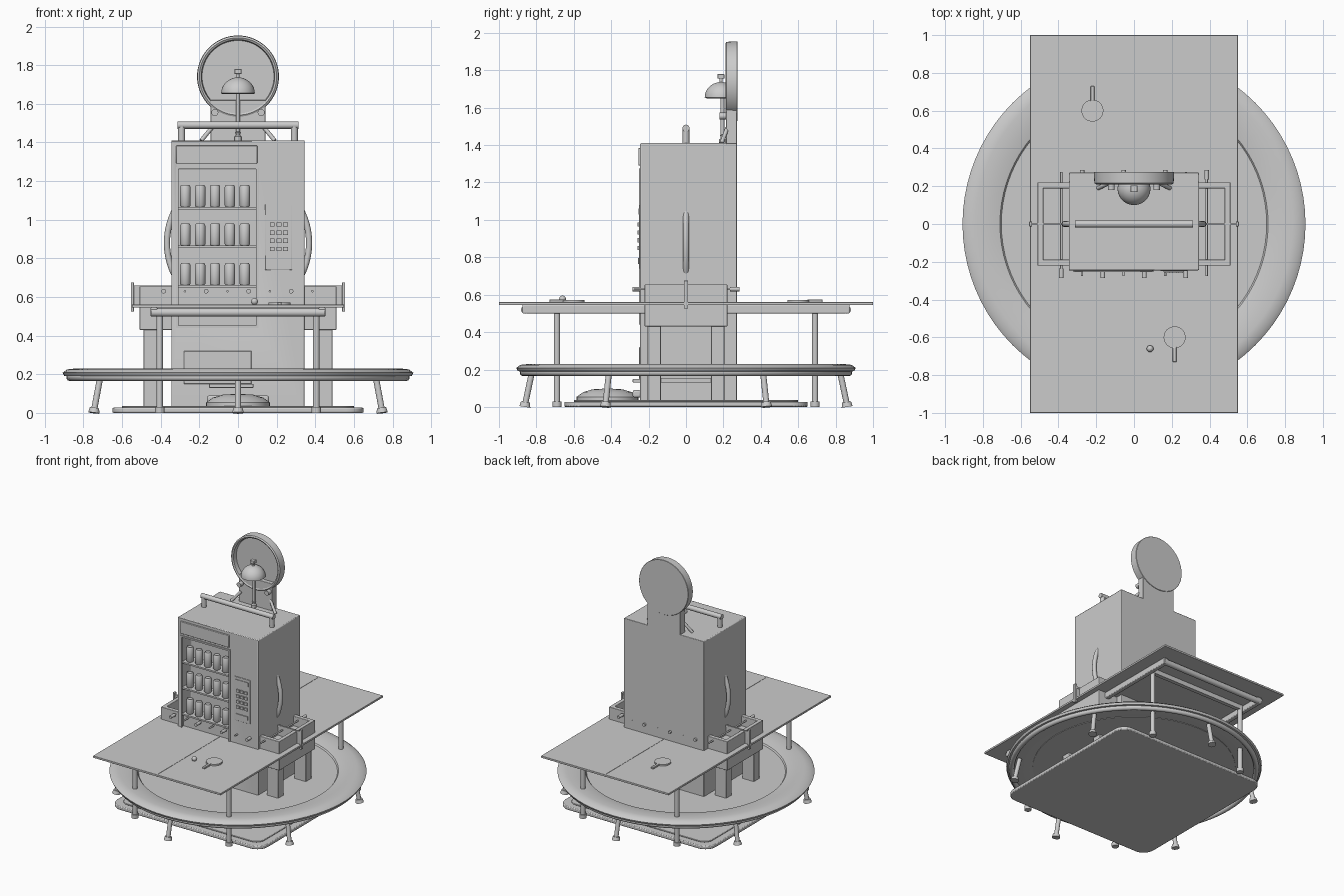
import bpy, bmesh, math
from mathutils import Vector

def finish(o, bevel=0, seg=2):
    if bevel:
        m = o.modifiers.new("bevel", 'BEVEL')
        m.width, m.segments, m.limit_method = bevel, seg, 'ANGLE'
    bpy.context.view_layer.objects.active = o
    for s in bpy.context.selected_objects:
        s.select_set(False)
    o.select_set(True)
    bpy.ops.object.shade_smooth_by_angle(angle=math.radians(35))
    return o

def box(name, x0, x1, y0, y1, z0, z1, bevel=0):
    bpy.ops.mesh.primitive_cube_add(size=1)
    o = bpy.context.object
    o.name = name
    for v in o.data.vertices:
        v.co = ((x0 + x1) / 2 + v.co.x * (x1 - x0), (y0 + y1) / 2 + v.co.y * (y1 - y0),
                (z0 + z1) / 2 + v.co.z * (z1 - z0))
    return finish(o, bevel)

def rod(name, a, b, r, r2=None, n=20):
    a, b = Vector(a), Vector(b)
    bpy.ops.mesh.primitive_cone_add(vertices=n, radius1=r, radius2=r if r2 is None else r2, depth=(b - a).length)
    o = bpy.context.object
    o.name = name
    o.location = (a + b) / 2
    o.rotation_euler = (b - a).to_track_quat('Z', 'Y').to_euler()
    return finish(o)

def lathe(name, prof, n=64, loc=(0, 0, 0), rot=(0, 0, 0)):
    bm = bmesh.new()
    vs = [bm.verts.new((r, 0, z)) for r, z in prof]
    es = [bm.edges.new(p) for p in zip(vs, vs[1:])]
    bmesh.ops.spin(bm, geom=vs + es, axis=(0, 0, 1), cent=(0, 0, 0), steps=n, angle=2 * math.pi)
    bmesh.ops.remove_doubles(bm, verts=bm.verts, dist=1e-5)
    bmesh.ops.recalc_face_normals(bm, faces=bm.faces)
    me = bpy.data.meshes.new(name)
    bm.to_mesh(me)
    bm.free()
    o = bpy.data.objects.new(name, me)
    bpy.context.collection.objects.link(o)
    o.location, o.rotation_euler = loc, rot
    return finish(o)

def torus(name, R, r, loc, rot=(0, 0, 0)):
    bpy.ops.mesh.primitive_torus_add(major_radius=R, minor_radius=r, major_segments=72, minor_segments=14,
                                     location=loc, rotation=rot)
    bpy.context.object.name = name
    return finish(bpy.context.object)

def rounded_plate(name, h, z0, z1, rad, bevel):
    bm = bmesh.new()
    vs = []
    for k, (sx, sy) in enumerate(((1, 1), (-1, 1), (-1, -1), (1, -1))):
        for i in range(9):
            a = math.radians(90 * k + i * 11.25)
            vs.append(bm.verts.new((sx * (h - rad) + rad * math.cos(a), sy * (h - rad) + rad * math.sin(a), z0)))
    f = bm.faces.new(vs)
    top = bmesh.ops.extrude_face_region(bm, geom=[f])['geom']
    bmesh.ops.translate(bm, vec=(0, 0, z1 - z0), verts=[g for g in top if isinstance(g, bmesh.types.BMVert)])
    bmesh.ops.recalc_face_normals(bm, faces=bm.faces)
    me = bpy.data.meshes.new(name)
    bm.to_mesh(me)
    bm.free()
    o = bpy.data.objects.new(name, me)
    bpy.context.collection.objects.link(o)
    return finish(o, bevel)

S = (-1, 1)

# Floor scale: plate, raised mat and dial at the front
rounded_plate("scale_plate", 0.65, 0, 0.027, 0.09, 0.006)
rounded_plate("scale_mat", 0.60, 0.027, 0.036, 0.07, 0.003)
lathe("scale_dial", [(0, 0.065), (0.08, 0.06), (0.13, 0.045), (0.165, 0.02), (0.165, 0)], 40, (0, -0.42, 0.034))

# Trampoline: mat, padded rim, steel ring and splayed legs
lathe("trampoline_mat", [(0, 0.195), (0.72, 0.195), (0.72, 0.203), (0, 0.203)])
lathe("trampoline_pad", [(0.70, 0.20), (0.71, 0.213), (0.76, 0.225), (0.84, 0.23), (0.885, 0.225), (0.908, 0.208),
                         (0.90, 0.192), (0.87, 0.187), (0.70, 0.20)], 80)
torus("trampoline_ring", 0.87, 0.019, (0, 0, 0.184))
for i in range(6):
    a = math.radians(30 + 60 * i)
    c, s = math.cos(a), math.sin(a)
    rod("trampoline_leg", (0.825 * c, 0.825 * s, 0.18), (0.86 * c, 0.86 * s, 0.015), 0.016)
    rod("trampoline_foot", (0.862 * c, 0.862 * s, 0), (0.858 * c, 0.858 * s, 0.026), 0.03, 0.024)

# Table tennis table: top, apron, legs, net
box("table_top", -0.55, 0.55, -1, 1, 0.545, 0.56, 0.002)
box("table_centre_line", -0.003, 0.003, -0.99, 0.99, 0.559, 0.562)
for s in S:
    rod("apron_end", (-0.45, s * 0.86, 0.52), (0.45, s * 0.86, 0.52), 0.022)
    box("apron_side", s * 0.435 - 0.018, s * 0.435 + 0.018, -0.875, 0.875, 0.5, 0.545, 0.005)
    box("leg_crossbar", -0.42, 0.42, s * 0.69 - 0.015, s * 0.69 + 0.015, 0.51, 0.545)
    for t in S:
        rod("table_leg", (t * 0.405, s * 0.69, 0.02), (t * 0.405, s * 0.69, 0.53), 0.017)
        rod("table_foot", (t * 0.405, s * 0.69, 0), (t * 0.405, s * 0.69, 0.03), 0.025)
    box("net_post", s * 0.547 - 0.008, s * 0.547 + 0.008, -0.012, 0.012, 0.525, 0.675, 0.002)
box("net", -0.545, 0.545, -0.003, 0.003, 0.56, 0.655)
box("net_tape", -0.545, 0.545, -0.006, 0.006, 0.645, 0.66)

# Paddles and ball
for x, y, s in ((0.215, -0.6, -1), (-0.22, 0.6, 1)):
    rod("paddle_blade", (x, y, 0.56), (x, y, 0.572), 0.058, n=32)
    box("paddle_handle", x - 0.01, x + 0.01, *sorted((y + s * 0.05, y + s * 0.13)), 0.56, 0.574, 0.003)
bpy.ops.mesh.primitive_uv_sphere_add(segments=20, ring_count=12, radius=0.018, location=(0.085, -0.66, 0.577))
bpy.context.object.name = "ball"
finish(bpy.context.object)

# Rod football table: walls, bed, legs, rods
box("game_bed", -0.50, 0.50, -0.21, 0.21, 0.43, 0.58)
for s in S:
    box("game_side_wall", -0.51, 0.51, s * 0.205 - 0.016, s * 0.205 + 0.016, 0.43, 0.655, 0.003)
    box("game_end_wall", s * 0.495 - 0.015, s * 0.495 + 0.015, -0.2, 0.2, 0.43, 0.655, 0.003)
    box("game_stretcher", s * 0.44 - 0.015, s * 0.44 + 0.015, -0.15, 0.15, 0.13, 0.155)
    for t in S:
        box("game_leg", *sorted((s * 0.39, s * 0.49)), *sorted((t * 0.135, t * 0.205)), 0.03, 0.44, 0.004)
for i, x in enumerate((-0.385, -0.275, -0.165, -0.055, 0.055, 0.165, 0.275, 0.385)):
    e = 1 if i % 2 else -1
    rod("game_rod", (x, -0.275, 0.63), (x, 0.275, 0.63), 0.006, n=12)
    rod("rod_grip", (x, e * 0.235, 0.63), (x, e * 0.285, 0.63), 0.012, n=14)

# Drinks cabinet with recessed display
body = box("cabinet", -0.345, 0.345, -0.245, 0.25, 0.03, 1.41)
cut = box("display_cutter", -0.315, 0.10, -0.4, -0.13, 0.45, 1.265)
cut.hide_render = cut.hide_viewport = True
m = body.modifiers.new("display", 'BOOLEAN')
m.operation, m.object, m.solver = 'DIFFERENCE', cut, 'EXACT'
finish(body, 0.006)
box("cabinet_back", -0.345, 0.345, 0.215, 0.272, 0.03, 1.41, 0.004)
box("header_panel", -0.32, 0.10, -0.255, -0.24, 1.29, 1.385, 0.004)
for z in (1.06, 0.86, 0.655):
    box("shelf", -0.315, 0.10, -0.24, -0.13, z - 0.006, z + 0.006)
    for i in range(5):
        x = -0.273 + 0.077 * i
        lathe("can", [(0, 0), (0.022, 0), (0.027, 0.008), (0.027, 0.104), (0.021, 0.115), (0.019, 0.112), (0, 0.112)],
              20, (x, -0.2, z + 0.006))
for x in (-0.315, 0.10):
    box("display_trim", x - 0.006, x + 0.006, -0.252, -0.24, 0.44, 1.27)
for z in (0.446, 1.268):
    box("display_trim_bar", -0.32, 0.105, -0.252, -0.24, z - 0.006, z + 0.006)
box("pickup_door", -0.28, 0.07, -0.25, -0.24, 0.15, 0.32, 0.003)
box("pickup_lip", -0.15, 0.08, -0.285, -0.24, 0.13, 0.15, 0.003)
box("cabinet_kick", -0.16, 0.16, -0.285, -0.24, 0.05, 0.09, 0.01)

# Control panel with slots and keys
box("keypad_plate", 0.14, 0.28, -0.25, -0.24, 0.74, 1.08, 0.002)
box("keypad_screen", 0.155, 0.265, -0.254, -0.245, 1.03, 1.06)
for r in range(4):
    for c in range(3):
        x, z = 0.178 + 0.034 * c, 0.975 - 0.042 * r
        box("key", x - 0.012, x + 0.012, -0.259, -0.245, z - 0.011, z + 0.011)
box("coin_tray", 0.16, 0.26, -0.257, -0.245, 0.765, 0.795)

# Hoop embedded through the cabinet, showing as a bow on each side
torus("side_hoop", 0.368, 0.016, (0, 0, 0.88), (math.pi / 2, 0, 0))

# Top carrying bar
rod("top_bar", (-0.312, 0, 1.49), (0.312, 0, 1.49), 0.019)
for s in S:
    rod("top_bar_post", (s * 0.292, 0, 1.40), (s * 0.292, 0, 1.49), 0.018)
    rod("neck_brace", (s * 0.19, 0.19, 1.41), (s * 0.125, 0.22, 1.49), 0.011, n=12)
    rod("disc_bolt", (s * 0.12, 0.18, 1.555), (s * 0.12, 0.22, 1.555), 0.018)

# Neck, rimmed disc and bell
box("neck", -0.142, 0.142, 0.215, 0.272, 1.3, 1.62, 0.003)
lathe("round_disc", [(0, 0.03), (0.186, 0.03), (0.19, 0.06), (0.20, 0.066), (0.21, 0.06), (0.212, 0.002), (0.21, 0),
                     (0, 0)], 64, (0, 0.276, 1.742), (math.pi / 2, 0, 0))
rod("bell_rod", (0, 0.195, 1.41), (0, 0.195, 1.68), 0.01)
lathe("rod_knob", [(0, 0), (0.018, 0), (0.018, 0.02), (0.008, 0.03), (0.014, 0.042), (0, 0.055)], 20, (0, 0.195, 1.41))
lathe("bell", [(0, -0.005), (0.078, -0.005)] + [(0.087 * math.cos(math.radians(a)), 0.082 * math.sin(math.radians(a)))
                             for a in range(0, 91, 10)], 40, (0, 0.187, 1.655))
rod("bell_stem", (0, 0.187, 1.73), (0, 0.187, 1.765), 0.009)
box("bell_cap", -0.018, 0.018, 0.169, 0.205, 1.755, 1.78, 0.003)
